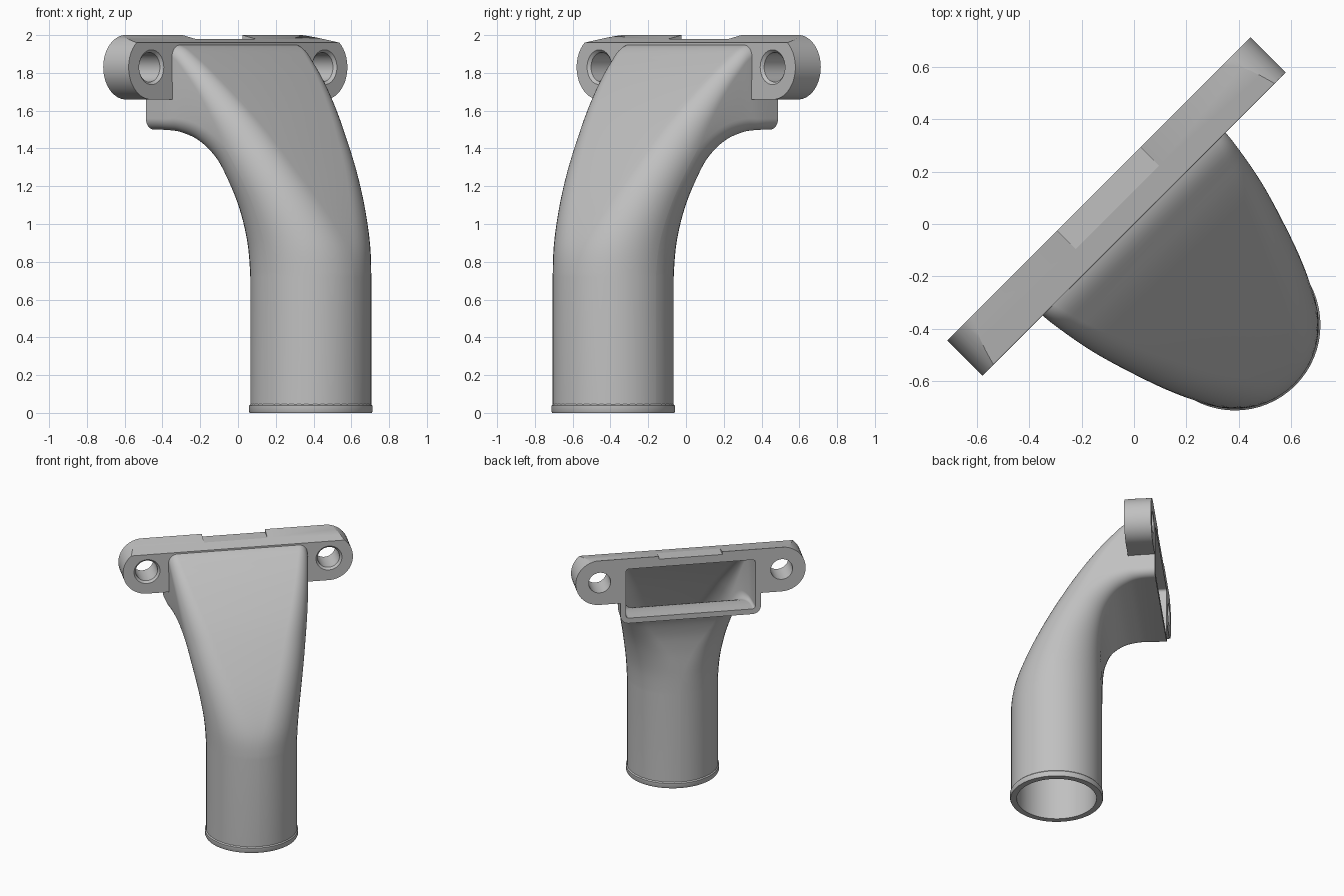
import bpy, bmesh
from math import sin, cos, pi, sqrt
from mathutils import Vector

cube = bpy.data.objects.get("Cube")
if cube:
    bpy.data.objects.remove(cube, do_unlink=True)

grey = bpy.data.materials.new("plain grey")
grey.use_nodes = True
grey.diffuse_color = (0.53, 0.53, 0.53, 1)
grey.node_tree.nodes["Principled BSDF"].inputs["Base Color"].default_value = grey.diffuse_color

PIPE_D, PIPE_R, WALL = 0.545, 0.32, 0.04
BACK = -0.19                      # back plane of the mounting flange


def place(along, depth, z):
    """Part frame (along the flange, out from the flange, up) to world."""
    return Vector(((along + depth) / sqrt(2), (along - depth) / sqrt(2), z))


def make_object(name, bm, angle=0.6):
    bmesh.ops.remove_doubles(bm, verts=bm.verts, dist=0.00001)
    bmesh.ops.recalc_face_normals(bm, faces=bm.faces)
    mesh = bpy.data.meshes.new(name)
    bm.to_mesh(mesh)
    bm.free()
    mesh.materials.append(grey)
    obj = bpy.data.objects.new(name, mesh)
    bpy.context.collection.objects.link(obj)
    shade(obj, angle)
    return obj


def shade(obj, angle=0.6):
    bpy.ops.object.select_all(action='DESELECT')
    obj.select_set(True)
    bpy.context.view_layer.objects.active = obj
    bpy.ops.object.shade_smooth_by_angle(angle=angle)


def loft(bm, rings, caps=False, closed=False):
    """Skin a list of equally long point rings."""
    loops = [[bm.verts.new(p) for p in ring] for ring in rings]
    pairs = list(zip(loops, loops[1:]))
    if closed:
        pairs.append((loops[-1], loops[0]))
    for low, high in pairs:
        n = len(low)
        for i in range(n):
            j = (i + 1) % n
            bm.faces.new((low[i], low[j], high[j], high[i]))
    if caps:
        bm.faces.new(loops[0])
        bm.faces.new(loops[-1])


def circle(radius, z, n=64):
    return [place(radius * cos(2 * pi * i / n), PIPE_D + radius * sin(2 * pi * i / n), z)
            for i in range(n)]


def section(row, inset):
    """Rounded rectangle between an upper and a lower point of the duct."""
    td, tz, bd, bz, half, radius = row
    top, low = Vector((td, tz)), Vector((bd, bz))
    centre, up = (top + low) / 2, (top - low).normalized()
    tall = (top - low).length / 2 - inset
    half -= inset
    radius = min(max(radius - inset, 0.015), tall - 0.001, half - 0.001)
    points = []
    for k, (sx, sy) in enumerate(((1, 1), (-1, 1), (-1, -1), (1, -1))):
        for i in range(13):
            t = (k + i / 12) * pi / 2
            across = sx * (half - radius) + radius * cos(t)
            p = centre + up * (sy * (tall - radius) + radius * sin(t))
            points.append(place(across, p.x, p.y))
    return points


def smooth_rows(rows, steps):
    """Catmull-Rom through the rows; the first and last only steer."""
    out = []
    for a, b, c, d in zip(rows, rows[1:], rows[2:], rows[3:]):
        for s in range(steps):
            t = s / steps
            out.append([0.5 * (2 * q + (r - p) * t + (2 * p - 5 * q + 4 * r - u) * t * t
                               + (3 * q - p - 3 * r + u) * t ** 3)
                        for p, q, r, u in zip(a, b, c, d)])
    return out + [rows[-2]]


# Duct: round pipe bending and widening into a rectangular mouth
# upper depth, upper z, lower depth, lower z, half width, corner radius
rows = [
    (0.865, 0.57, 0.225, 0.57, 0.32, 0.32),
    (0.865, 0.72, 0.225, 0.72, 0.32, 0.32),
    (0.835, 0.89, 0.225, 0.9, 0.332, 0.315),
    (0.74, 1.09, 0.224, 1.07, 0.36, 0.27),
    (0.602, 1.31, 0.211, 1.21, 0.395, 0.21),
    (0.438, 1.535, 0.172, 1.34, 0.43, 0.155),
    (0.27, 1.725, 0.096, 1.435, 0.46, 0.11),
    (0.122, 1.865, 0.0, 1.483, 0.482, 0.08),
    (0.0, 1.948, -0.08, 1.497, 0.495, 0.062),
    (BACK, 1.96, BACK, 1.5, 0.5, 0.06),
    (BACK, 1.96, BACK, 1.5, 0.5, 0.06),
]
foot = (0.865, 0.005, 0.225, 0.005, 0.32, 0.32)
path = [foot] + smooth_rows(rows, 6)
bm = bmesh.new()
outer = [section(row, 0) for row in path]
inner = [section(row, WALL) for row in reversed(path)]
loft(bm, outer + inner, closed=True)
make_object("duct", bm)

# Rim bead around the pipe foot
bm = bmesh.new()
R = PIPE_R + 0.007
loft(bm, [circle(PIPE_R - WALL, 0), circle(R - 0.004, 0), circle(R, 0.008), circle(R, 0.038),
          circle(PIPE_R, 0.046), circle(PIPE_R - WALL, 0.046)], closed=True)
make_object("foot_rim", bm)

# Mounting flange: two round-ended ears joined by a bar above the mouth
EAR, EAR_Z, EAR_R = 0.648, 1.83, 0.171
right_half = [(0.47, 1.935), (0.47, EAR_Z - EAR_R)]
right_half += [(EAR + EAR_R * cos(t), EAR_Z + EAR_R * sin(t))
               for t in (-pi / 2 + pi * i / 32 for i in range(33))]
outline = right_half + [(-a, z) for a, z in reversed(right_half)]
bm = bmesh.new()
loft(bm, [[place(a, d, z) for a, z in outline] for d in (0, BACK)], caps=True)

# Slope the top edge down toward the front
front, rear = place(0, 0, 1.96), place(0, BACK, 2.0)
normal = (rear - front).cross(place(1, 0, 0))
if normal.z < 0:
    normal.negate()
bmesh.ops.bisect_plane(bm, geom=bm.verts[:] + bm.edges[:] + bm.faces[:], dist=0.0001,
                       plane_co=front, plane_no=normal, clear_outer=True)
edges = [e for e in bm.edges if e.is_boundary]
bmesh.ops.holes_fill(bm, edges=edges, sides=0)
flange = make_object("mounting_flange", bm, 0.4)


def carve(target, rings):
    bm = bmesh.new()
    loft(bm, rings, caps=True)
    cutter = make_object("cutter", bm)
    cutter.hide_render = True
    mod = target.modifiers.new("carve", 'BOOLEAN')
    mod.operation, mod.solver, mod.object = 'DIFFERENCE', 'EXACT', cutter
    bpy.context.view_layer.objects.active = target
    # carving goes ahead of the shading modifier
    bpy.ops.object.modifier_move_to_index(modifier=mod.name, index=0)
    bpy.ops.object.modifier_apply(modifier=mod.name)
    bpy.data.objects.remove(cutter, do_unlink=True)


# Bolt holes with a front countersink
for side in (-1, 1):
    carve(flange, [[place(side * EAR + r * cos(pi * i / 20), d, EAR_Z + r * sin(pi * i / 20))
                    for i in range(40)]
                   for d, r in ((0.01, 0.102), (-0.015, 0.078), (BACK - 0.05, 0.078))])

# Shallow notch in the middle of the top edge
carve(flange, [[place(a, d, z) for a, d in ((-0.225, 0.05), (0.225, 0.05),
                                            (0.225, BACK - 0.05), (-0.225, BACK - 0.05))]
               for z in (1.979, 2.1)])
shade(flange, 0.4)
